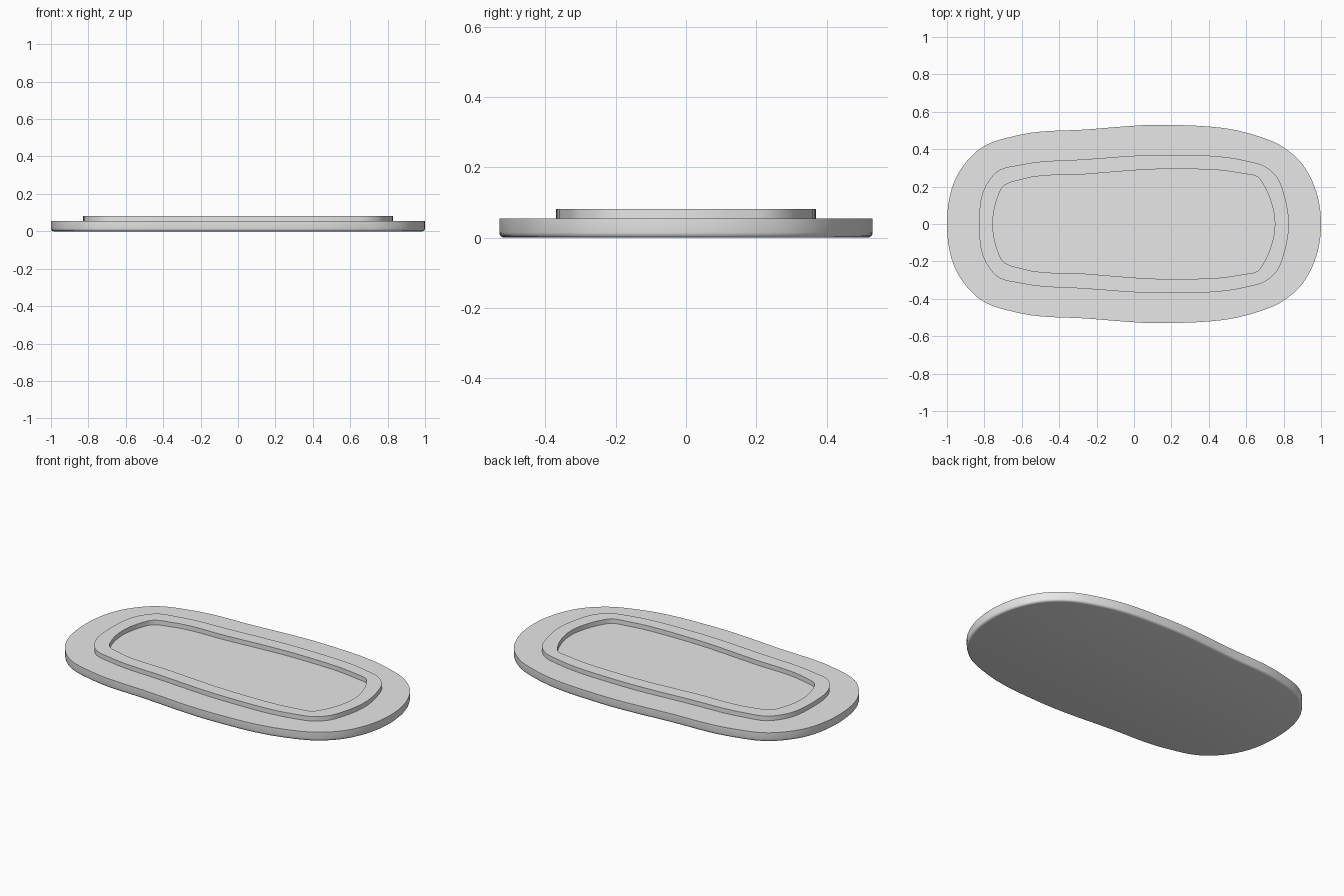
import bpy
import bmesh
from mathutils import Vector

cube = bpy.data.objects.get("Cube")
if cube:
    bpy.data.objects.remove(cube, do_unlink=True)

grey = bpy.data.materials.new("light grey")
grey.use_nodes = True
grey.diffuse_color = (0.8, 0.8, 0.8, 1)
grey.node_tree.nodes["Principled BSDF"].inputs["Base Color"].default_value = (0.8, 0.8, 0.8, 1)

# Half outlines, from the right tip over the back edge to the left tip
PLATE = [(1, 0), (.965, .2), (.9, .32), (.8, .41), (.62, .483), (.2, .53),
         (-.26, .505), (-.61, .477), (-.82, .405), (-.94, .27), (-1, 0)]
RIM_OUTER = [(.828, 0), (.805, .15), (.765, .25), (.7, .308), (.6, .338), (.2, .37),
             (-.26, .346), (-.6, .318), (-.73, .282), (-.79, .21), (-.828, 0)]
RIM_INNER = [(.753, 0), (.732, .12), (.7, .195), (.662, .25), (.58, .27), (.2, .294),
             (-.26, .266), (-.6, .238), (-.7, .2), (-.733, .13), (-.755, 0)]


def outline(half, steps=6):
    """Mirror a half outline front to back and smooth it into a closed loop."""
    pts = [Vector(p) for p in half]
    pts += [Vector((p.x, -p.y)) for p in reversed(pts[1:-1])]
    n, loop = len(pts), []
    for i in range(n):
        a, b, c, d = (pts[(i + k) % n] for k in (-1, 0, 1, 2))
        # Tangents scaled to the spacing of the points avoid overshoot
        l0, l1, l2 = (b - a).length, (c - b).length, (d - c).length
        m1 = ((b - a) / l0 * l1 + (c - b) / l1 * l0) / (l0 + l1) * l1
        m2 = ((c - b) / l1 * l2 + (d - c) / l2 * l1) / (l1 + l2) * l1
        for s in range(steps):
            t = s / steps
            loop.append(b * (2*t**3 - 3*t**2 + 1) + m1 * (t**3 - 2*t**2 + t)
                        + c * (3*t**2 - 2*t**3) + m2 * (t**3 - t**2))
    return loop


def inset(loop, d):
    n = len(loop)
    result = []
    for i, p in enumerate(loop):
        tangent = (loop[(i + 1) % n] - loop[i - 1]).normalized()
        result.append(p + Vector((-tangent.y, tangent.x)) * d)
    return result


def loft(name, sections, closed=False):
    """Join (loop, height) sections; cap the ends or close into a ring."""
    bm = bmesh.new()
    rows = [[bm.verts.new((p.x, p.y, z)) for p in loop] for loop, z in sections]
    pairs = list(zip(rows, rows[1:]))
    if closed:
        pairs.append((rows[-1], rows[0]))
    else:
        bm.faces.new(rows[0][::-1])
        bm.faces.new(rows[-1])
    n = len(rows[0])
    for low, high in pairs:
        for i in range(n):
            j = (i + 1) % n
            bm.faces.new((low[i], low[j], high[j], high[i]))
    bmesh.ops.recalc_face_normals(bm, faces=bm.faces)
    mesh = bpy.data.meshes.new(name)
    bm.to_mesh(mesh)
    bm.free()
    mesh.materials.append(grey)
    obj = bpy.data.objects.new(name, mesh)
    bpy.context.collection.objects.link(obj)
    bpy.ops.object.select_all(action='DESELECT')
    obj.select_set(True)
    bpy.context.view_layer.objects.active = obj
    bpy.ops.object.shade_smooth_by_angle(angle=0.6)


# Base plate with a softened lower edge
TOP, RIM_TOP = 0.054, 0.081
edge = outline(PLATE)
loft("base_plate", [(inset(edge, .015), 0), (inset(edge, .007), .002),
                    (inset(edge, .002), .007), (edge, .015), (edge, TOP)])

# Raised rim around the flat tray floor
outer, inner = outline(RIM_OUTER), outline(RIM_INNER)
loft("raised_rim", [(outer, TOP), (outer, RIM_TOP), (inner, RIM_TOP), (inner, TOP)], closed=True)
